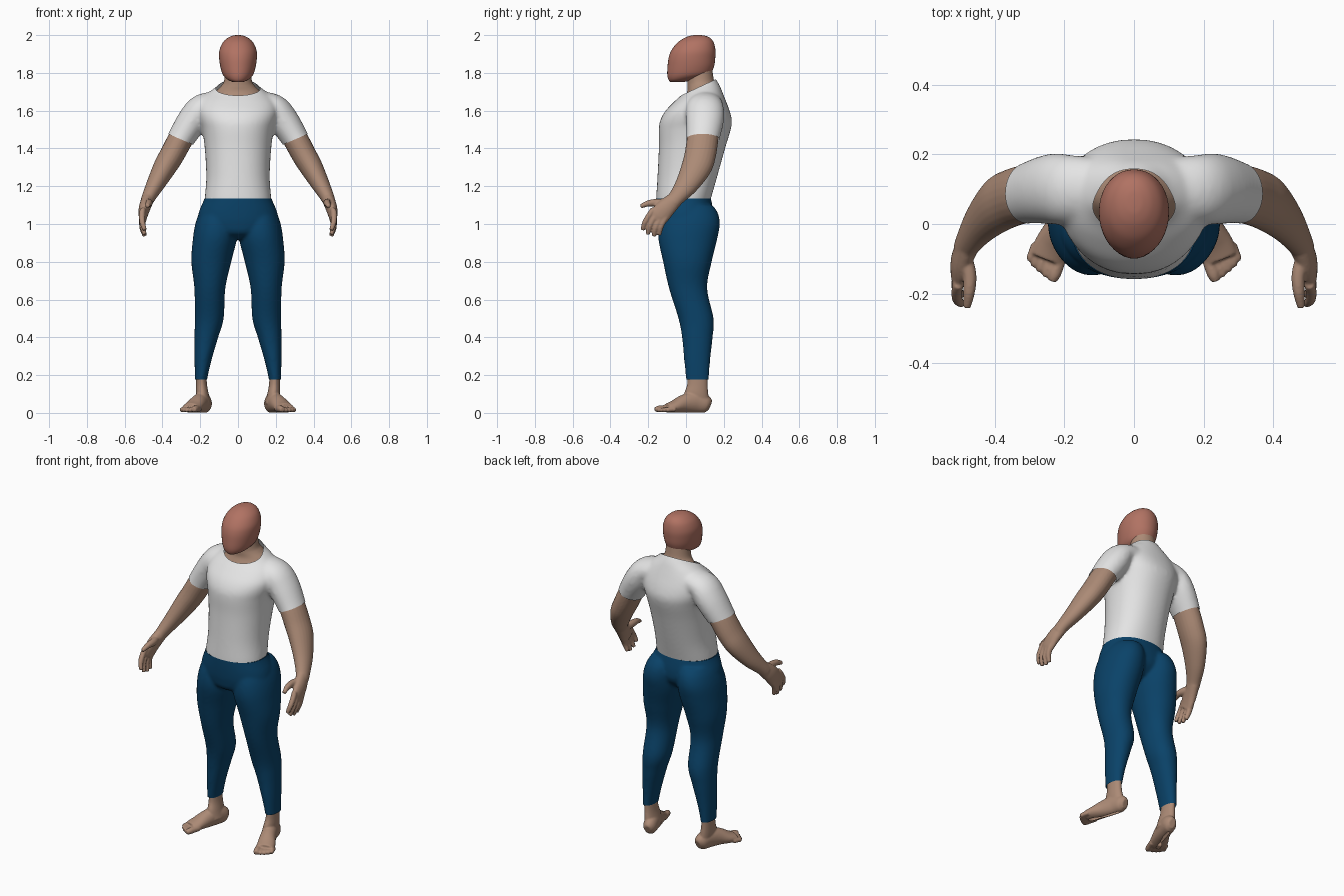
import bpy, bmesh, math
from mathutils import Vector


def material(name, rgb):
    m = bpy.data.materials.new(name)
    m.diffuse_color = (*rgb, 1)
    return m


HEAD = material("head reddish brown", (0.44, 0.17, 0.125))
SKIN = material("skin tan", (0.41, 0.255, 0.18))
SHIRT = material("shirt light grey", (0.78, 0.78, 0.78))
PANTS = material("trousers blue", (0.003, 0.055, 0.14))


def spline(rows, n=6):
    """Smooth interpolation through rows of numbers."""
    out = []
    for i in range(len(rows) - 1):
        p0, p1 = rows[max(i - 1, 0)], rows[i]
        p2, p3 = rows[i + 1], rows[min(i + 2, len(rows) - 1)]
        for k in range(n):
            t = k / n
            out.append([b + 0.5 * t * (c - a + t * (2 * a - 5 * b + 4 * c - d + t * (3 * (b - c) + d - a)))
                        for a, b, c, d in zip(p0, p1, p2, p3)])
    return out + [list(rows[-1])]


def skin_rings(bm, rings):
    vs = [[bm.verts.new(p) for p in r] for r in rings]
    m = len(vs[0])
    for a, b in zip(vs, vs[1:]):
        for i in range(m):
            j = (i + 1) % m
            bm.faces.new((a[i], a[j], b[j], b[i]))
    bm.faces.new(vs[0][::-1])
    bm.faces.new(vs[-1])


def stack(bm, rows, side=1, power=2.2, seg=40):
    """Horizontal rounded sections: (z, half width, y front, y back) or (z, x in, x out, y front, y back)."""
    rows = [(r[0], -r[1], *r[1:]) if len(r) == 4 else r for r in rows]
    rings = []
    for z, x0, x1, y0, y1 in spline(rows):
        ring = []
        for i in range(seg):
            a = 2 * math.pi * i / seg
            c, s = math.cos(a), math.sin(a)
            u = math.copysign(abs(c) ** (2 / power), c)
            v = math.copysign(abs(s) ** (2 / power), s)
            ring.append((side * ((x0 + x1) + (x1 - x0) * u) / 2, ((y0 + y1) + (y1 - y0) * v) / 2, z))
        rings.append(ring)
    skin_rings(bm, rings)


def limb(bm, rows, ref, side=1, seg=24):
    """Oval sections square to a path: (x, y, z, radius across ref, radius along ref)."""
    pts = spline(rows)
    rings = []
    for i, (x, y, z, ra, rb) in enumerate(pts):
        t = (Vector(pts[min(i + 1, len(pts) - 1)][:3]) - Vector(pts[max(i - 1, 0)][:3])).normalized()
        b = Vector(ref)
        b = (b - t * b.dot(t)).normalized()
        a = t.cross(b)
        ring = []
        for k in range(seg):
            w = 2 * math.pi * k / seg
            p = Vector((x, y, z)) + a * ra * math.cos(w) + b * rb * math.sin(w)
            ring.append((p.x * side, p.y, p.z))
        rings.append(ring)
    skin_rings(bm, rings)


def finish(bm, name, mat, voxel=0, smooth=0, cuts=()):
    """Fuse the pieces into one skin, then trim the openings: (point, normal, side or 0)."""
    bmesh.ops.recalc_face_normals(bm, faces=bm.faces[:])
    me = bpy.data.meshes.new(name)
    bm.to_mesh(me)
    bm.free()
    ob = bpy.data.objects.new(name, me)
    bpy.context.collection.objects.link(ob)
    bpy.context.view_layer.objects.active = ob
    if voxel:
        r = ob.modifiers.new("fuse", 'REMESH')
        r.mode = 'VOXEL'
        r.voxel_size = voxel
        s = ob.modifiers.new("soften", 'SMOOTH')
        s.factor = 0.5
        s.iterations = smooth
        for m in ("fuse", "soften"):
            bpy.ops.object.modifier_apply(modifier=m)
    bm = bmesh.new()
    bm.from_mesh(ob.data)
    for co, no, side in cuts:
        faces = [f for f in bm.faces if not side or f.calc_center_median().x * side > 0.2]
        geom = list({v for f in faces for v in f.verts}) + list({e for f in faces for e in f.edges}) + faces
        bmesh.ops.bisect_plane(bm, geom=geom, plane_co=co, plane_no=no, clear_outer=True)
    for f in bm.faces:
        f.smooth = True
    bm.to_mesh(ob.data)
    bm.free()
    ob.data.materials.clear()
    ob.data.materials.append(mat)
    return ob


# Head
bm = bmesh.new()
stack(bm, [(1.752, .028, -.083, -.01), (1.765, .056, -.093, .05), (1.79, .08, -.099, .122),
           (1.83, .093, -.098, .147), (1.88, .1, -.092, .155), (1.92, .098, -.077, .156),
           (1.96, .081, -.045, .147), (1.985, .055, -.008, .128), (1.997, .028, .025, .1),
           (2.0, .008, .05, .075)], power=2.05)
finish(bm, "head", HEAD)

# Neck, flaring under the collar
bm = bmesh.new()
stack(bm, [(1.65, .15, -.02, .195), (1.695, .125, .005, .183), (1.73, .09, .008, .165),
           (1.76, .073, .008, .148), (1.83, .066, .01, .138)], power=2.0)
finish(bm, "neck", SKIN)

# Shirt: trunk and two sleeves
bm = bmesh.new()
stack(bm, [(1.09, .176, -.158, .12), (1.135, .176, -.158, .132), (1.25, .168, -.151, .165),
           (1.4, .176, -.144, .207), (1.5, .19, -.144, .237), (1.55, .205, -.136, .243),
           (1.6, .215, -.108, .231), (1.65, .2, -.06, .212), (1.7, .15, -.008, .192),
           (1.74, .1, .0, .175), (1.78, .075, .01, .15)])
for s in (1, -1):
    limb(bm, [(.1, .105, 1.645, .06, .085), (.19, .1, 1.615, .073, .1), (.24, .1, 1.55, .08, .101),
              (.305, .088, 1.448, .072, .088), (.35, .072, 1.37, .066, .082)], (0, 1, 0), s)
finish(bm, "shirt", SHIRT, .01, 10, [
    ((0, 0, 1.135), (0, 0, -1), 0), ((0, .08, 1.73), (0, -.42, .9), 0),
    ((.302, .09, 1.448), (.4, 0, -.92), 1), ((-.302, .09, 1.448), (-.4, 0, -.92), -1)])

# Trousers: hips and two legs
bm = bmesh.new()
stack(bm, [(1.18, .17, -.155, .12), (1.135, .178, -.158, .132), (1.06, .208, -.157, .145),
           (1.0, .21, -.151, .14), (.95, .15, -.135, .1), (.92, .06, -.08, .05)])
for s in (1, -1):
    stack(bm, [(1.1, .02, .18, -.1, .14), (1.06, .008, .205, -.125, .168), (1.0, .004, .226, -.143, .179),
               (.92, .006, .239, -.146, .165), (.8, .036, .247, -.121, .136), (.66, .067, .231, -.09, .112),
               (.5, .076, .229, -.04, .146), (.4, .105, .23, -.021, .141), (.28, .14, .23, -.01, .128),
               (.18, .163, .228, .0, .121), (.14, .165, .228, .003, .12)], s, 2.1)
finish(bm, "trousers", PANTS, .009, 6, [((0, 0, 1.135), (0, 0, 1), 0), ((0, 0, .178), (0, 0, -1), 0)])

# Fingers: knuckle and tip in (y, z)
FINGERS = [(-.192, 1.05, -.23, .968), (-.17, 1.03, -.202, .945),
           (-.142, 1.018, -.17, .936), (-.116, 1.02, -.141, .942)]
for s, label in ((1, "left"), (-1, "right")):
    # Arm with hand
    bm = bmesh.new()
    limb(bm, [(.265, .097, 1.51, .06, .078), (.305, .088, 1.448, .066, .083), (.35, .075, 1.365, .065, .083),
              (.388, .055, 1.3, .061, .08), (.437, .005, 1.21, .048, .062), (.474, -.05, 1.14, .036, .044),
              (.485, -.075, 1.112, .033, .042)], (0, 1, 0), s)
    limb(bm, [(.478, -.058, 1.13, .032, .042), (.495, -.105, 1.085, .03, .05),
              (.503, -.14, 1.045, .023, .053), (.503, -.158, 1.02, .017, .048)], (0, -1, .7), s)
    for y0, z0, y1, z1 in FINGERS:
        limb(bm, [(.503, y0 + .02, z0 + .03, .015, .015), (.508, y0, z0, .016, .015),
                  (.506, (y0 + y1) / 2 - .006, (z0 + z1) / 2, .015, .0145), (.494, y1, z1, .011, .011)],
             (0, 1, 0), s)
    limb(bm, [(.487, -.09, 1.11, .022, .024), (.472, -.145, 1.112, .02, .022),
              (.473, -.195, 1.11, .017, .017), (.48, -.24, 1.093, .011, .011)], (0, 0, 1), s)
    finish(bm, label + "_arm", SKIN, .005, 4)

    # Foot with ankle and toes
    bm = bmesh.new()
    stack(bm, [(.22, .168, .222, .01, .114), (.15, .164, .222, .006, .114), (.1, .155, .222, -.01, .118),
               (.05, .142, .216, -.01, .126)], s, 2.0)
    limb(bm, [(.17, .128, .038, .02, .028), (.174, .105, .046, .037, .047), (.188, .05, .056, .041, .057),
              (.21, -.01, .048, .045, .049), (.235, -.062, .033, .051, .034),
              (.25, -.1, .025, .05, .025)], (0, 0, 1), s)
    for off, length, r in ((-.036, .055, .018), (-.012, .05, .0135), (.009, .043, .013),
                           (.028, .034, .013), (.044, .022, .013)):
        bx, by = .25 + .94 * off, -.1 + .34 * off
        limb(bm, [(bx - .34 * .03, by + .94 * .03, r + .006, r, r), (bx, by, r + .005, r, r),
                  (bx + .2 * length, by - .56 * length, r + .003, r, r),
                  (bx + .34 * length, by - .94 * length, r, r * .7, r * .7)], (0, 0, 1), s)
    finish(bm, label + "_foot", SKIN, .005, 4, [((0, 0, .001), (0, 0, -1), 0)])
